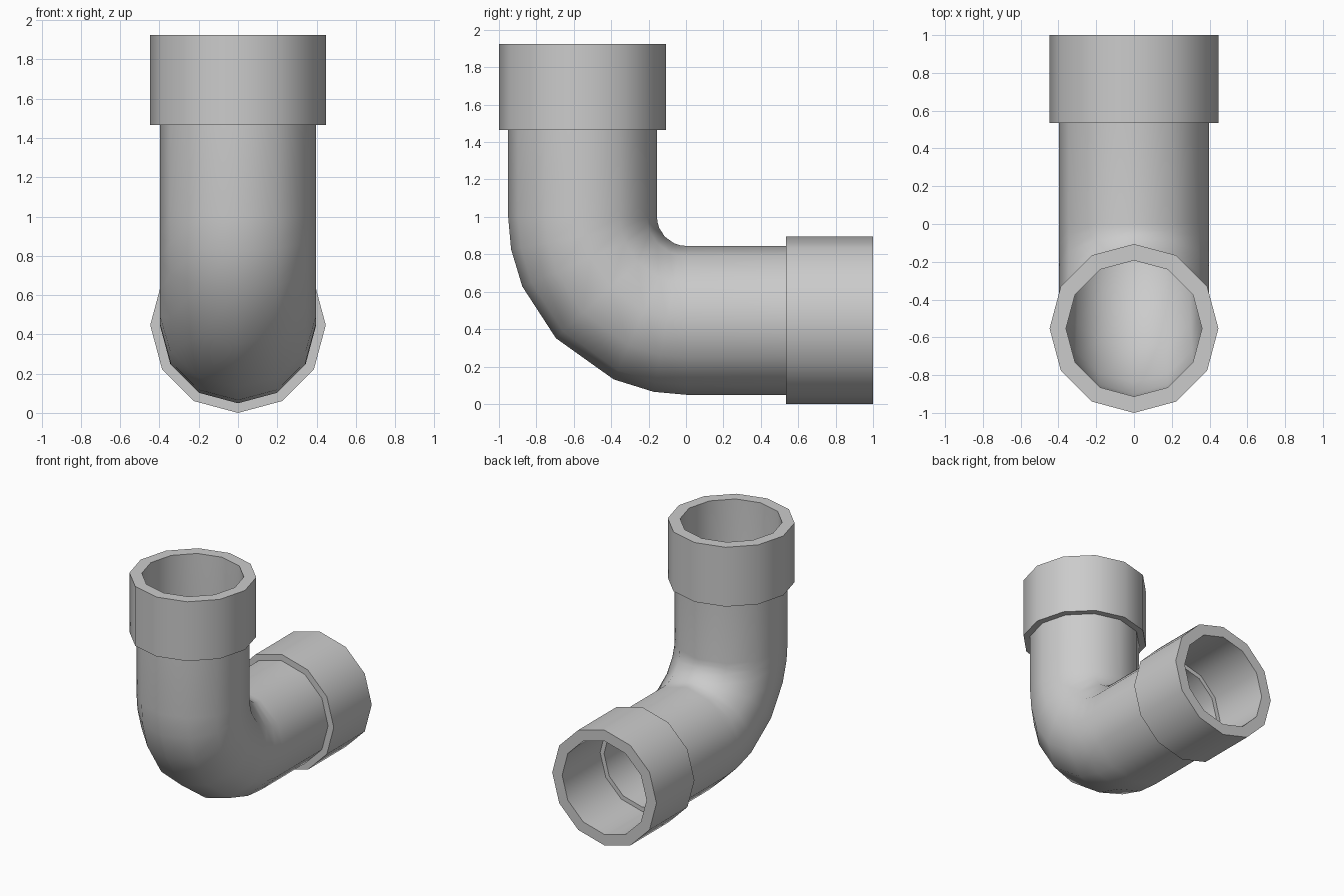
import bpy, bmesh
from math import sin, cos, pi, radians

if "Cube" in bpy.data.objects:
    bpy.data.objects.remove(bpy.data.objects["Cube"])

SIDES = 12
BEND = 0.553                      # centreline radius of the elbow
CY, CZ = 0.0, 1.0                 # bend centre in the y-z plane
ANGLES = (0, 10.5, 23, 43, 66, 79.5, 90)


def up(z):
    """Station on the vertical arm: centre y, z and tilt."""
    return (CY - BEND, z, 0.0)


def side(y):
    """Station on the horizontal arm."""
    return (y, CZ - BEND, pi / 2)


def bend(deg):
    a = radians(deg)
    return (CY - BEND * cos(a), CZ - BEND * sin(a), a)


elbow = [bend(a) for a in ANGLES]

# Outer skin: top collar, pipe, bend, side collar
rings = [(up(1.925), 0.447), (up(1.465), 0.447), (up(1.465), 0.398)]
rings += [(s, 0.398) for s in elbow]
rings += [(side(0.535), 0.398), (side(0.535), 0.447), (side(1.0), 0.447)]

# Bore: side socket with an inner ledge, then back through the bend to the top
rings += [(side(1.0), 0.362), (side(0.535), 0.362), (side(0.535), 0.328)]
bore = (0.36, 0.36, 0.355, 0.348, 0.34, 0.332, 0.328)
rings += [(s, r) for s, r in zip(reversed(elbow), reversed(bore))]
rings += [(up(1.925), 0.36)]

bm = bmesh.new()
loops = []
for (y, z, a), r in rings:
    loop = []
    for i in range(SIDES):
        t = 2 * pi * i / SIDES
        d = r * cos(t)            # distance towards the bend centre
        loop.append(bm.verts.new((r * sin(t), y + d * cos(a), z + d * sin(a))))
    loops.append(loop)

# Bridge all rings, last one back to the first
for k, l0 in enumerate(loops):
    l1 = loops[(k + 1) % len(loops)]
    for i in range(SIDES):
        j = (i + 1) % SIDES
        bm.faces.new((l0[i], l0[j], l1[j], l1[i]))
bmesh.ops.recalc_face_normals(bm, faces=bm.faces)

mesh = bpy.data.meshes.new("pipe_elbow")
bm.to_mesh(mesh)
bm.free()
obj = bpy.data.objects.new("pipe_elbow", mesh)
bpy.context.collection.objects.link(obj)
bpy.context.view_layer.objects.active = obj
obj.select_set(True)
bpy.ops.object.shade_smooth_by_angle(angle=radians(40))
